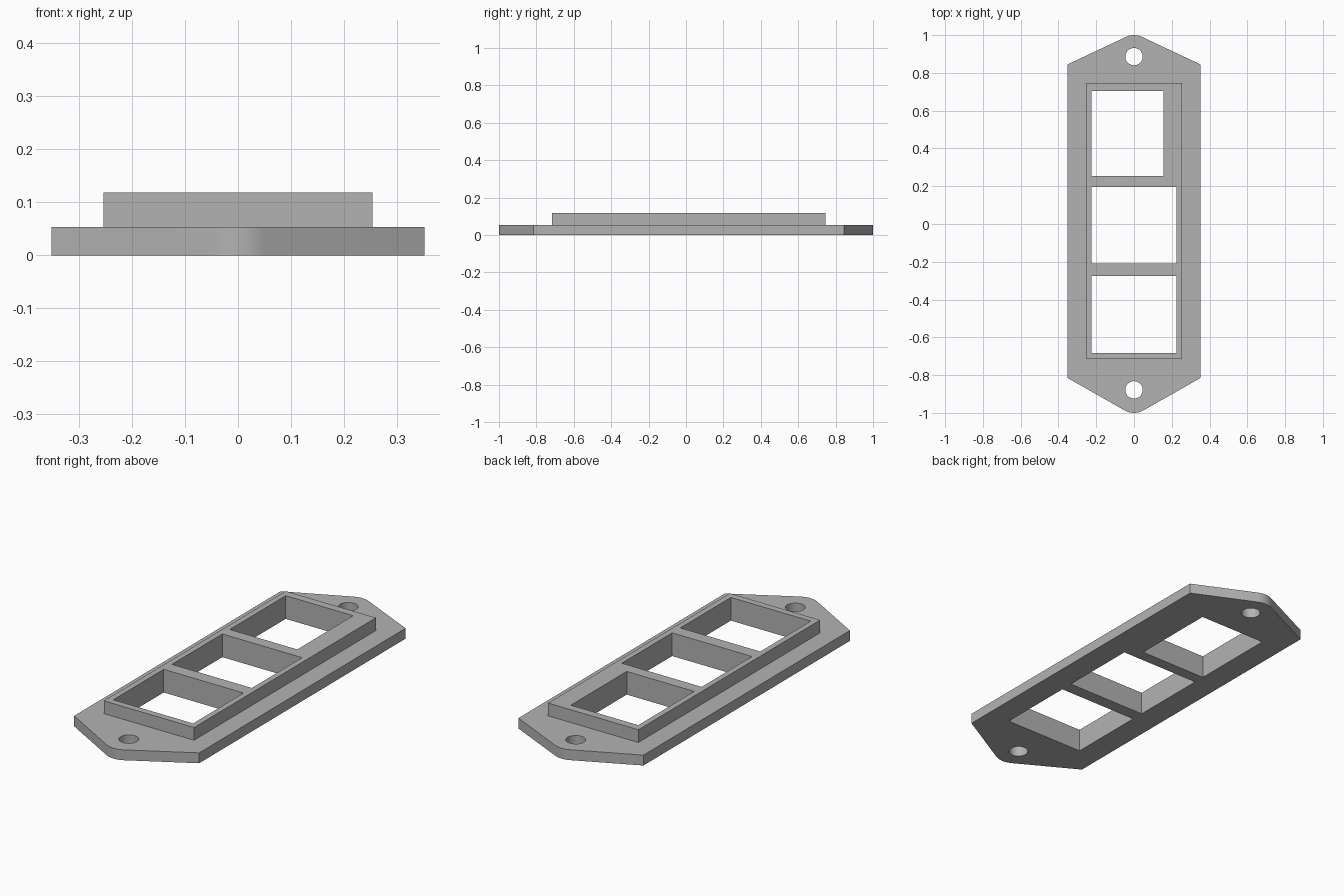
import bpy
import bmesh
from math import atan2, acos, hypot, cos, sin, pi, radians

cube = bpy.data.objects.get("Cube")
if cube:
    bpy.data.objects.remove(cube, do_unlink=True)

grey = bpy.data.materials.new("plain_grey")
grey.use_nodes = True
colour = (0.45, 0.45, 0.45, 1)
grey.diffuse_color = colour
grey.node_tree.nodes["Principled BSDF"].inputs["Base Color"].default_value = colour

PLATE_TOP, FRAME_TOP = 0.053, 0.118


def prism(name, outline, z0, z1):
    """Extrude a counter-clockwise outline from z0 to z1."""
    bm = bmesh.new()
    base = bm.faces.new([bm.verts.new((x, y, z0)) for x, y in outline])
    top = bmesh.ops.extrude_face_region(bm, geom=[base], use_keep_orig=True)["geom"]
    for v in top:
        if isinstance(v, bmesh.types.BMVert):
            v.co.z = z1
    bmesh.ops.recalc_face_normals(bm, faces=bm.faces)
    mesh = bpy.data.meshes.new(name)
    bm.to_mesh(mesh)
    bm.free()
    mesh.materials.append(grey)
    obj = bpy.data.objects.new(name, mesh)
    bpy.context.collection.objects.link(obj)
    return obj


def rectangle(x0, x1, y0, y1):
    return [(x0, y0), (x1, y0), (x1, y1), (x0, y1)]


def circle(y, r, n=48):
    return [(r * cos(2 * pi * i / n), y + r * sin(2 * pi * i / n)) for i in range(n)]


def pointed_end(corner_y, half_width=0.352, r=0.1, steps=12):
    """Right corner, rounded tip at y = 1, left corner."""
    centre = 1 - r
    dy = corner_y - centre
    start = atan2(dy, half_width) + acos(r / hypot(half_width, dy))
    arc = [start + (pi - 2 * start) * i / steps for i in range(steps + 1)]
    return ([(half_width, corner_y)]
            + [(r * cos(a), centre + r * sin(a)) for a in arc]
            + [(-half_width, corner_y)])


def combine(target, other, operation):
    mod = target.modifiers.new(operation.lower(), "BOOLEAN")
    mod.operation = operation
    mod.solver = "EXACT"
    mod.object = other
    bpy.context.view_layer.objects.active = target
    bpy.ops.object.modifier_apply(modifier=mod.name)
    bpy.data.objects.remove(other, do_unlink=True)


# Mounting plate with two pointed, rounded ends
back = pointed_end(0.845)
front = [(-x, -y) for x, y in pointed_end(0.815)]
panel = prism("mounting_panel", back + front, 0, PLATE_TOP)

# Raised frame, sunk slightly into the plate for a clean union
frame = prism("raised_frame", rectangle(-0.254, 0.254, -0.716, 0.746), 0.02, FRAME_TOP)
combine(panel, frame, "UNION")

# Three window openings and two screw holes
openings = [rectangle(-0.225, 0.155, 0.255, 0.705),
            rectangle(-0.225, 0.225, -0.21, 0.195),
            rectangle(-0.225, 0.225, -0.682, -0.276),
            circle(0.886, 0.046),
            circle(-0.878, 0.046)]
for outline in openings:
    cutter = prism("opening_cutter", outline, -0.1, 0.3)
    cutter.hide_render = True
    combine(panel, cutter, "DIFFERENCE")

# Smooth the round tips and holes, keep the other edges sharp
bpy.ops.object.select_all(action="DESELECT")
panel.select_set(True)
bpy.context.view_layer.objects.active = panel
bpy.ops.object.shade_smooth_by_angle(angle=radians(20))
